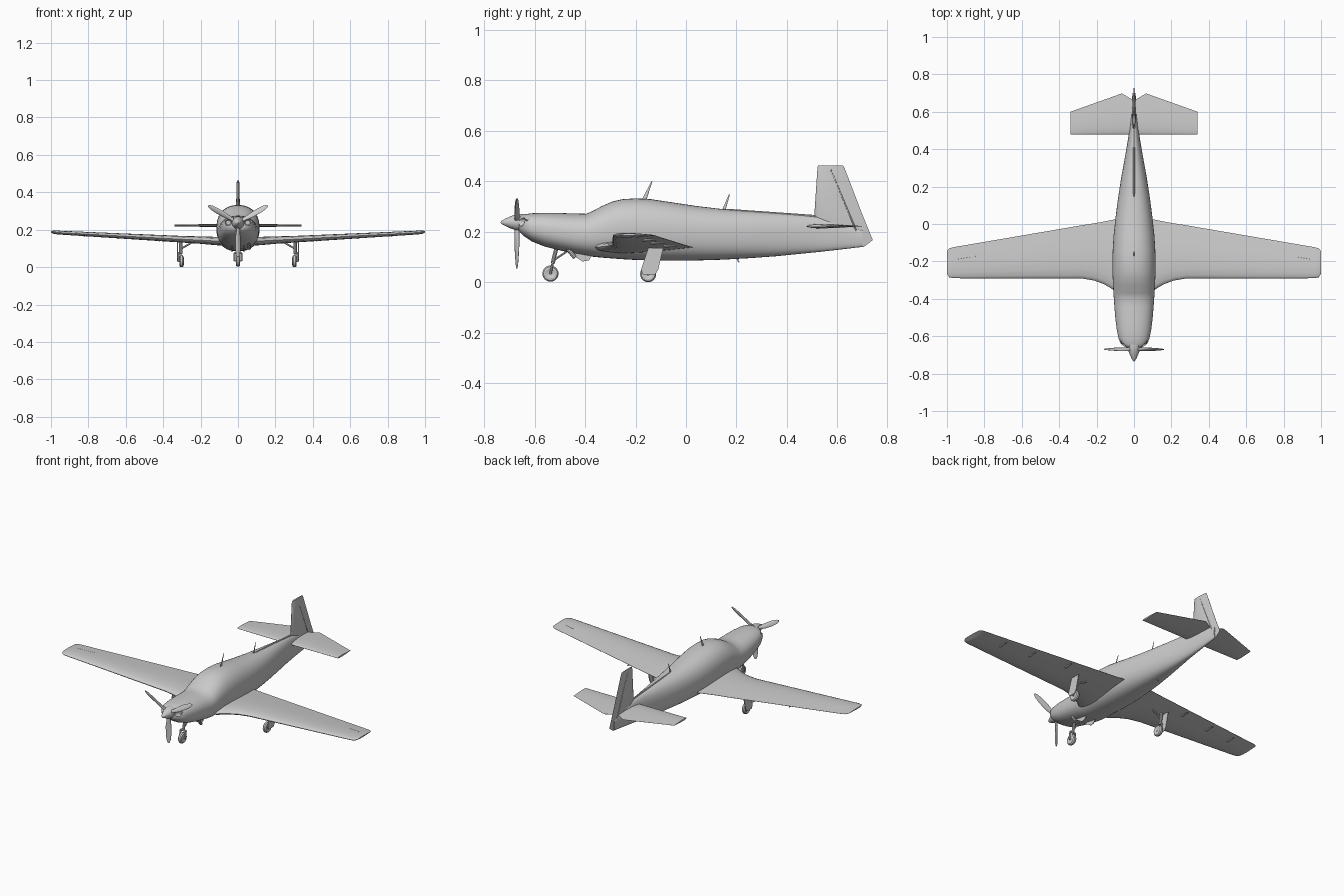
import bpy, bmesh, math
from mathutils import Vector

if "Cube" in bpy.data.objects:
    bpy.data.objects.remove(bpy.data.objects["Cube"])

paint = bpy.data.materials.new("light_grey_paint")
paint.diffuse_color = (0.6, 0.6, 0.6, 1)
paint.use_nodes = True
paint.node_tree.nodes["Principled BSDF"].inputs["Base Color"].default_value = paint.diffuse_color


def finish(name, bm, angle=35):
    bmesh.ops.recalc_face_normals(bm, faces=bm.faces)
    me = bpy.data.meshes.new(name)
    bm.to_mesh(me)
    bm.free()
    me.materials.append(paint)
    ob = bpy.data.objects.new(name, me)
    bpy.context.collection.objects.link(ob)
    bpy.ops.object.select_all(action='DESELECT')
    ob.select_set(True)
    bpy.context.view_layer.objects.active = ob
    bpy.ops.object.shade_smooth_by_angle(angle=math.radians(angle))
    return ob


def loft(name, rings, angle=35):
    """Skin a list of closed rings and cap both ends."""
    bm = bmesh.new()
    vs = [[bm.verts.new(p) for p in r] for r in rings]
    n = len(vs[0])
    for a, b in zip(vs, vs[1:]):
        for i in range(n):
            j = (i + 1) % n
            bm.faces.new((a[i], a[j], b[j], b[i]))
    bm.faces.new(vs[0])
    bm.faces.new(vs[-1][::-1])
    return finish(name, bm, angle)


def rod(name, a, b, r1, r2=None, n=10, squash=1.0):
    """Tapered rod between two points; squash flattens it sideways."""
    a, b = Vector(a), Vector(b)
    d = (b - a).normalized()
    u = d.cross(Vector((1, 0, 0)) if abs(d.x) < 0.9 else Vector((0, 1, 0))).normalized()
    v = d.cross(u)
    ang = [2 * math.pi * i / n for i in range(n)]
    return loft(name, [[p + u * r * math.cos(t) + v * r * squash * math.sin(t) for t in ang]
                       for p, r in ((a, r1), (b, r1 if r2 is None else r2))])


def lathe(name, centre, axis, prof, n=24):
    """Turn (distance, radius) points about the x or y axis."""
    c = Vector(centre)
    rings = []
    for d, r in prof:
        ring = []
        for i in range(n):
            t = 2 * math.pi * i / n
            p, q = r * math.cos(t), r * math.sin(t)
            ring.append(c + Vector((d, p, q) if axis == 'x' else (p, d, q)))
        rings.append(ring)
    return loft(name, rings)


def plate(name, x, pts, thick):
    """Side-view outline (y, z) given a thickness along x."""
    return loft(name, [[(x + s * thick / 2, y, z) for y, z in pts] for s in (-1, 1)])


# Fuselage: y, half width, bottom, top
body = [(-.662, .035, .205, .258), (-.655, .052, .195, .264), (-.64, .071, .181, .269),
        (-.61, .083, .161, .273), (-.56, .093, .141, .275), (-.5, .1, .126, .274),
        (-.44, .105, .113, .272), (-.395, .108, .105, .271), (-.37, .110, .101, .282),
        (-.33, .112, .097, .303), (-.29, .114, .094, .320), (-.25, .115, .091, .329),
        (-.2, .115, .088, .332), (-.14, .114, .086, .329), (-.06, .109, .085, .317),
        (.04, .098, .086, .302), (.14, .085, .089, .290), (.25, .068, .095, .281),
        (.36, .048, .103, .273), (.46, .031, .113, .265), (.52, .024, .119, .259),
        (.6, .017, .128, .238), (.7, .008, .140, .205)]


def section(y, w, lo, hi, n=40):
    mid = lo + (hi - lo) * 0.5
    ring = []
    for i in range(n):
        t = 2 * math.pi * i / n
        c, s = math.cos(t), math.sin(t)
        e = 2 / (2.25 if s > 0 else 2.5)
        h = (hi - mid) if s > 0 else (mid - lo)
        ring.append((w * math.copysign(abs(c) ** e, c), y,
                     mid + h * math.copysign(abs(s) ** e, s)))
    return ring


fuselage = loft("fuselage", [section(*b) for b in body], 50)

# Cooling inlets cut into the cowl face
for s in (-1, 1):
    cut = lathe("inlet_cutter", (s * .052, -.655, .238), 'y',
                [(-.04, .016), (.03, .016), (.035, .012)], 16)
    cut.hide_render = True
    cut.hide_viewport = True
    m = fuselage.modifiers.new("inlet", 'BOOLEAN')
    m.object, m.operation, m.solver = cut, 'DIFFERENCE', 'EXACT'

# Aerofoil half-thickness along the chord
FOIL = [(0, 0), (.015, .17), (.06, .32), (.18, .47), (.35, .5), (.55, .41), (.77, .23), (1, .02)]
LOOP = FOIL + [(t, -h) for t, h in FOIL[:0:-1]]


def flat_foil(x, le, te, z, th):
    return [(x, le + t * (te - le), z + h * th) for t, h in LOOP]


def mirrored(half):
    return [(-h[0],) + h[1:] for h in half[::-1] if h[0] > 0] + half


# Wing: x, leading edge, trailing edge, height, thickness
wing = [(0, -.36, .03, .136, .046), (.1, -.36, .025, .139, .046), (.125, -.342, .02, .14, .044),
        (.16, -.322, .013, .142, .042), (.21, -.303, .004, .145, .039), (.28, -.291, -.007, .148, .036),
        (.965, -.29, -.124, .185, .020), (.988, -.285, -.130, .187, .017), (1.0, -.265, -.145, .189, .007)]
loft("wing", [flat_foil(*s) for s in mirrored(wing)])

# Tailplane
tail = [(0, .478, .66, .222, .018), (.065, .478, .698, .222, .017), (.34, .478, .6, .223, .010)]
loft("tailplane", [flat_foil(*s) for s in mirrored(tail)])

# Fin and rudder: z, leading edge, trailing edge, thickness
fin = [(.14, .62, .705, .010), (.167, .57, .74, .016), (.26, .508, .702, .024), (.455, .521, .627, .014),
       (.463, .524, .620, .010)]
loft("fin", [[(h * th, le + t * (te - le), z) for t, h in LOOP] for z, le, te, th in fin])
for s in (-1, 1):
    rod("rudder_hinge", (s * .0045, .574, .445), (s * .0055, .684, .18), .003, n=6)

# Spinner and propeller
lathe("spinner", (0, -.655, .237), 'y',
      [(-.08, .001), (-.075, .007), (-.06, .015), (-.04, .024), (-.02, .031), (0, .034), (.01, .034)])
blade = [(.015, .009, .009, 55), (.045, .012, .008, 45), (.08, .016, .006, 34),
         (.13, .016, .004, 25), (.165, .012, .003, 20), (.183, .005, .002, 18)]
for k in range(3):
    a = math.radians(-90 + 120 * k)
    out, side, fwd = Vector((math.cos(a), 0, math.sin(a))), Vector((-math.sin(a), 0, math.cos(a))), Vector((0, 1, 0))
    rings = []
    for r, w, th, tw in blade:
        tw = math.radians(tw)
        u = side * math.cos(tw) + fwd * math.sin(tw)
        v = fwd * math.cos(tw) - side * math.sin(tw)
        rings.append([Vector((0, -.67, .237)) + out * r + u * w * math.cos(q) + v * th * math.sin(q)
                      for q in [2 * math.pi * i / 12 for i in range(12)]])
    loft("propeller_blade", rings)


def wheel(name, x, y, z, r, w):
    lathe(name, (x, y, z), 'x', [(-w * .4, r * .45), (-w * .5, r * .6), (-w * .45, r * .85), (-w * .2, r),
                                 (w * .2, r), (w * .45, r * .85), (w * .5, r * .6), (w * .4, r * .45)])


# Nose gear
wheel("nose_wheel", 0, -.537, .034, .032, .024)
rod("nose_strut", (0, -.528, .075), (0, -.51, .15), .008)
rod("nose_fork_top", (-.019, -.528, .076), (.019, -.528, .076), .006)
rod("nose_axle", (-.02, -.537, .034), (.02, -.537, .034), .005)
rod("nose_drag_brace", (0, -.527, .085), (0, -.46, .13), .004)
for s in (-1, 1):
    rod("nose_fork", (s * .018, -.528, .076), (s * .018, -.537, .034), .005)
    plate("nose_gear_door", s * .032, [(-.49, .135), (-.37, .11), (-.385, .086), (-.41, .082)], .004)
rod("exhaust", (.055, -.47, .135), (.06, -.44, .098), .009)

# Main gear, under-wing hinges and control surface lines on each side
for s in (-1, 1):
    x = s * .302
    wheel("main_wheel", x, -.15, .032, .032, .024)
    rod("main_leg", (x + s * .004, -.125, .145), (x + s * .004, -.14, .07), .009)
    rod("main_trailing_arm", (x + s * .016, -.138, .08), (x + s * .016, -.15, .032), .006)
    rod("main_axle", (x - s * .012, -.15, .032), (x + s * .018, -.15, .032), .006)
    rod("main_side_brace", (x, -.132, .1), (x - s * .07, -.125, .14), .005)
    plate("main_gear_door", x + s * .022,
          [(-.15, .135), (-.09, .135), (-.11, .05), (-.122, .03), (-.17, .03), (-.178, .05)], .004)
    for hx, hy, hz in ((.42, -.065, .146), (.64, -.115, .158), (.82, -.15, .17)):
        rod("hinge_fairing", (s * hx, hy - .025, hz - .003), (s * hx, hy + .03, hz - .003), .006, .003, 8)
    rod("aileron_hinge", (s * .67, -.141, .1735), (s * .95, -.19, .1905), .0022, n=6)

# Aerials and tail rods
rod("front_aerial", (0, -.168, .32), (0, -.135, .4), .009, .002, 8, .3)
rod("rear_aerial", (0, .148, .28), (0, .172, .348), .007, .002, 8, .3)
rod("belly_aerial", (0, .2, .1), (0, .21, .078), .004, .002, 8, .4)
rod("tail_spine", (0, .16, .286), (0, .53, .259), .005, .006, 8)
